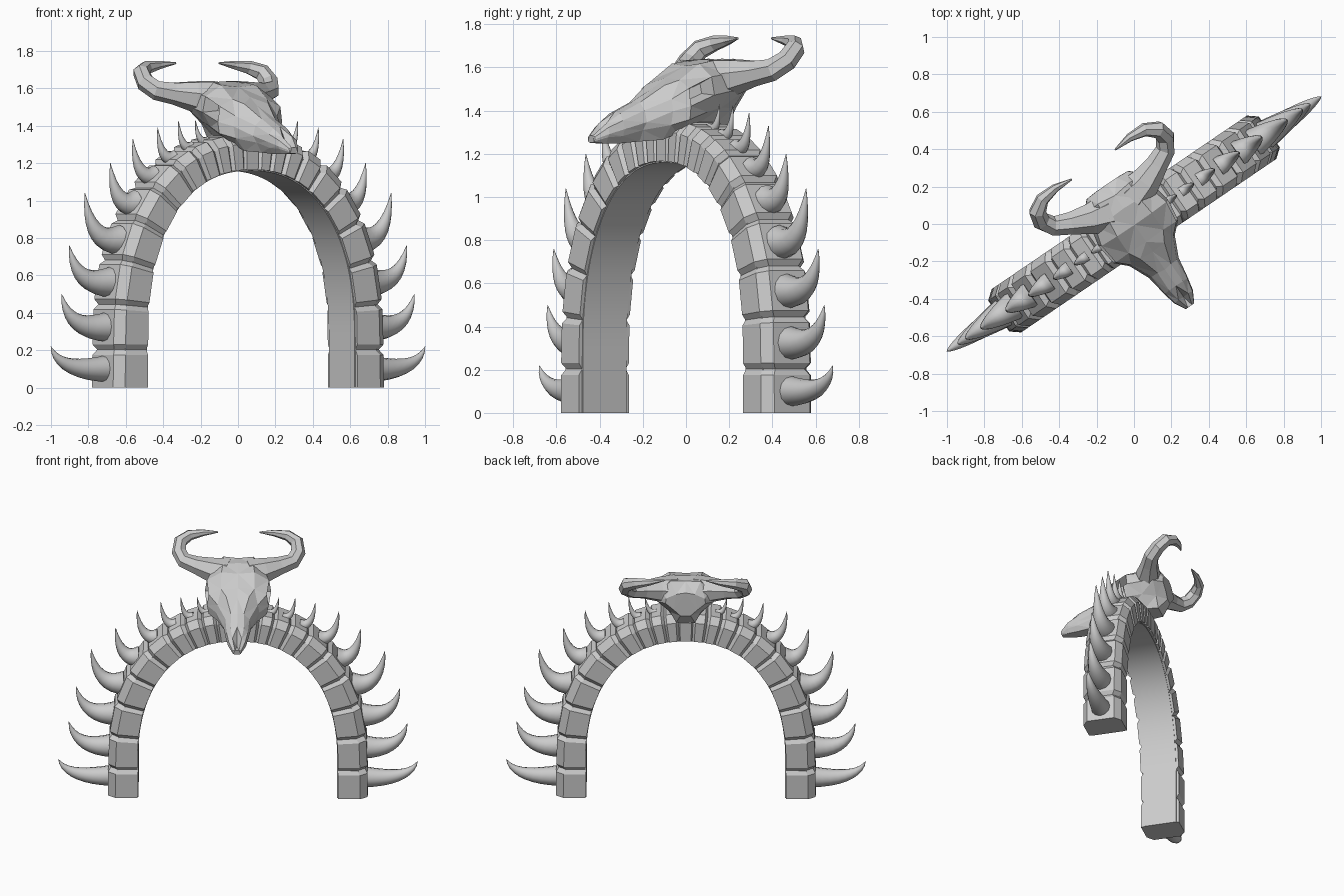
import bpy, bmesh, math, random
from mathutils import Vector

cube = bpy.data.objects.get("Cube")
if cube:
    bpy.data.objects.remove(cube, do_unlink=True)
random.seed(4)

TURN = math.atan(0.68)          # the arch stands turned about z
A, B, SPRING, P = 0.67, 0.88, 0.28, 2.25   # opening of the arch
HALF = 0.14                     # half depth of the arch

grey = bpy.data.materials.new("bone_grey")
grey.use_nodes = True
grey.diffuse_color = (0.6, 0.6, 0.6, 1)
grey.node_tree.nodes["Principled BSDF"].inputs["Base Color"].default_value = (0.6, 0.6, 0.6, 1)


def finish(name, bm, mirror=True, smooth=None):
    bmesh.ops.recalc_face_normals(bm, faces=bm.faces[:])
    mesh = bpy.data.meshes.new(name)
    bm.to_mesh(mesh)
    bm.free()
    mesh.materials.append(grey)
    ob = bpy.data.objects.new(name, mesh)
    bpy.context.collection.objects.link(ob)
    ob.rotation_euler.z = TURN
    if mirror:
        ob.modifiers.new("Mirror", "MIRROR")
    if smooth:
        bpy.ops.object.select_all(action="DESELECT")
        ob.select_set(True)
        bpy.context.view_layer.objects.active = ob
        bpy.ops.object.shade_smooth_by_angle(angle=math.radians(smooth))


def loft(bm, rings, caps=True):
    """Skin a list of closed rings, returning the rows of side faces."""
    vs = [[bm.verts.new(p) for p in r] for r in rings]
    n = len(vs[0])
    rows = []
    for a, b in zip(vs, vs[1:]):
        rows.append([bm.faces.new((a[i], a[(i + 1) % n], b[(i + 1) % n], b[i])) for i in range(n)])
    if caps:
        bm.faces.new(vs[0][::-1])
        bm.faces.new(vs[-1])
    return rows


def tube(bm, points, radii, sides, ref):
    """Round tube along a path that lies roughly square to ref."""
    rings = []
    for i, p in enumerate(points):
        t = (points[min(i + 1, len(points) - 1)] - points[max(i - 1, 0)]).normalized()
        side = t.cross(ref).normalized()
        up = side.cross(t)
        angles = [math.tau * k / sides for k in range(sides)]
        rings.append([p + radii[i] * (side * math.cos(a) + up * math.sin(a)) for a in angles])
    loft(bm, rings)


# Arch curve: straight foot, then a rounded top; each sample holds point and normal
samples = [(Vector((A, 0, SPRING * k / 10)), Vector((1, 0, 0))) for k in range(10)]
for k in range(201):
    a = math.pi / 2 * k / 200
    c, s = max(math.cos(a), 0), math.sin(a)
    x, z = c ** (2 / P), s ** (2 / P)
    n = Vector((x ** (P - 1) / A, 0, z ** (P - 1) / B)).normalized()
    samples.append((Vector((A * x, 0, SPRING + B * z)), n))
thick = lambda p: 0.205 - 0.012 * p.z / 1.16
lengths = [0.0]
for (p, n), (q, m) in zip(samples, samples[1:]):
    lengths.append(lengths[-1] + (q + m * thick(q) - p - n * thick(p)).length)


def at(s):
    """Point, normal and thickness at outer length s."""
    for i in range(1, len(samples)):
        if lengths[i] >= s or i == len(samples) - 1:
            f = min(1, max(0, (s - lengths[i - 1]) / (lengths[i] - lengths[i - 1])))
            p = samples[i - 1][0].lerp(samples[i][0], f)
            return p, samples[i - 1][1].lerp(samples[i][1], f).normalized(), thick(p)


def section(s, inset):
    """Cross-section of the arch with its outer corners cut."""
    p, n, d = at(s)
    d, h = d - inset, HALF - inset
    shape = [(0.006, -h), (d - 0.05, -h), (d, 0.04 - h)]
    shape += [(a, -b) for a, b in reversed(shape)]
    return [p + n * a + Vector((0, b, 0)) for a, b in shape]


# Smooth inner core of the arch
bm = bmesh.new()
core = []
for k in range(41):
    p, n, d = at(lengths[-1] * k / 40)
    h = HALF - 0.018
    core.append([p + n * a + Vector((0, b, 0)) for a, b in ((0, -h), (d - 0.06, -h), (d - 0.06, h), (0, h))])
loft(bm, core, caps=False)
bm.faces.new([v for v in bm.verts if v.co.z < 1e-5])
finish("arch_core", bm, smooth=30)

# Arch blocks with chamfered ends that form the grooves
sizes = [0.2, 0.24, 0.24, 0.23, 0.21, 0.18, 0.14, 0.12, 0.1, 0.1, 0.05]
scale = lengths[-1] / sum(sizes)
bm = bmesh.new()
centres, s = [], 0
for i, size in enumerate(sizes):
    e = s + size * scale
    g = min(0.028, size * 0.18)
    first, last = i == 0, i == len(sizes) - 1
    rings = [section(s, 0 if first else 0.018), section(s if first else s + g, 0)]
    rings += [section(e if last else e - g, 0), section(e, 0 if last else 0.018)]
    loft(bm, rings[1:] if first else rings[:-1] if last else rings)
    centres.append((s + e) / 2)
    s = e
finish("arch_blocks", bm)

# Curved spikes, one on each block, shrinking toward the top
tips = [(1.21, 0.22), (1.14, 0.5), (1.09, 0.76), (0.99, 1.04), (0.825, 1.2),
        (0.68, 1.33), (0.52, 1.39), (0.385, 1.425), (0.275, 1.43)]
widths = [0.07, 0.078, 0.08, 0.08, 0.072, 0.055, 0.042, 0.033, 0.028]
bm = bmesh.new()
for c, tip, w in zip(centres, tips, widths):
    p, n, d = at(c)
    base = p + n * (d - 0.02)
    tip = Vector((tip[0], 0, tip[1]))
    bend = Vector((base.x + 0.85 * (tip.x - base.x), 0, base.z - w * 0.3))
    ts = [k / 9 for k in range(10)]
    path = [base * (1 - t) ** 2 + bend * 2 * t * (1 - t) + tip * t * t for t in ts]
    tube(bm, path, [w * (1 - t) ** 0.9 + 0.001 for t in ts], 12, Vector((0, 1, 0)))
finish("arch_spikes", bm, smooth=50)

# Skull lofted from snout to back: depth, half width, top, bottom, lower width share
stations = [(-0.53, 0.03, 1.285, 1.25, 1), (-0.47, 0.06, 1.34, 1.25, 1), (-0.4, 0.08, 1.39, 1.25, 1),
            (-0.29, 0.095, 1.445, 1.26, 1), (-0.18, 0.15, 1.515, 1.27, 1), (-0.11, 0.21, 1.555, 1.3, 1),
            (0.0, 0.225, 1.615, 1.33, 0.9), (0.1, 0.21, 1.645, 1.33, 0.75), (0.19, 0.19, 1.64, 1.34, 0.6),
            (0.25, 0.14, 1.58, 1.42, 0.6)]
outline = [(0, 1), (0.5, 0.98), (0.88, 0.78), (1, 0.5), (0.9, 0.25), (0.5, 0)]
bm = bmesh.new()
rings = []
for v, w, top, low, share in stations:
    j = lambda: random.uniform(-1, 1) * min(w, 0.1) * 0.08
    half = [Vector((w * a * (share if b < 0.4 else 1) + j() * (a > 0), v + j(), low + (top - low) * b + j()))
            for a, b in outline]
    if -0.5 < v < -0.45:
        half[0].z -= 0.055       # nose opening
    rings.append(half + [Vector((-p.x, p.y, p.z)) for p in reversed(half[1:])])
rows = loft(bm, rings)

# Eye sockets sunk into the sides under a jutting brow
n = len(rings[0])
for f in (rows[5][2], rows[5][n - 3]):
    for vert in sorted(f.verts, key=lambda q: q.co.z)[2:]:
        vert.co.x += math.copysign(0.018, vert.co.x)
    bmesh.ops.inset_individual(bm, faces=[f], thickness=0.008)
    centre = f.calc_center_median()
    for vert in f.verts:
        vert.co = centre.lerp(vert.co, 0.55) + Vector((-math.copysign(0.08, centre.x), 0.015, 0))
bmesh.ops.triangulate(bm, faces=bm.faces[:])
finish("skull", bm, mirror=False)

# Horns flaring from the skull, sweeping out, back and up, then curling inward
path = [(0.08, 0.13, 1.54), (0.18, 0.155, 1.56), (0.28, 0.195, 1.575), (0.365, 0.235, 1.59), (0.4, 0.29, 1.63),
        (0.39, 0.345, 1.685), (0.33, 0.385, 1.712), (0.24, 0.395, 1.725), (0.14, 0.385, 1.735)]
radii = [0.11, 0.085, 0.062, 0.054, 0.051, 0.047, 0.037, 0.023, 0.005]
bm = bmesh.new()
tube(bm, [Vector(p) for p in path], radii, 7, Vector((0, -0.7, 0.7)))
finish("horns", bm)
